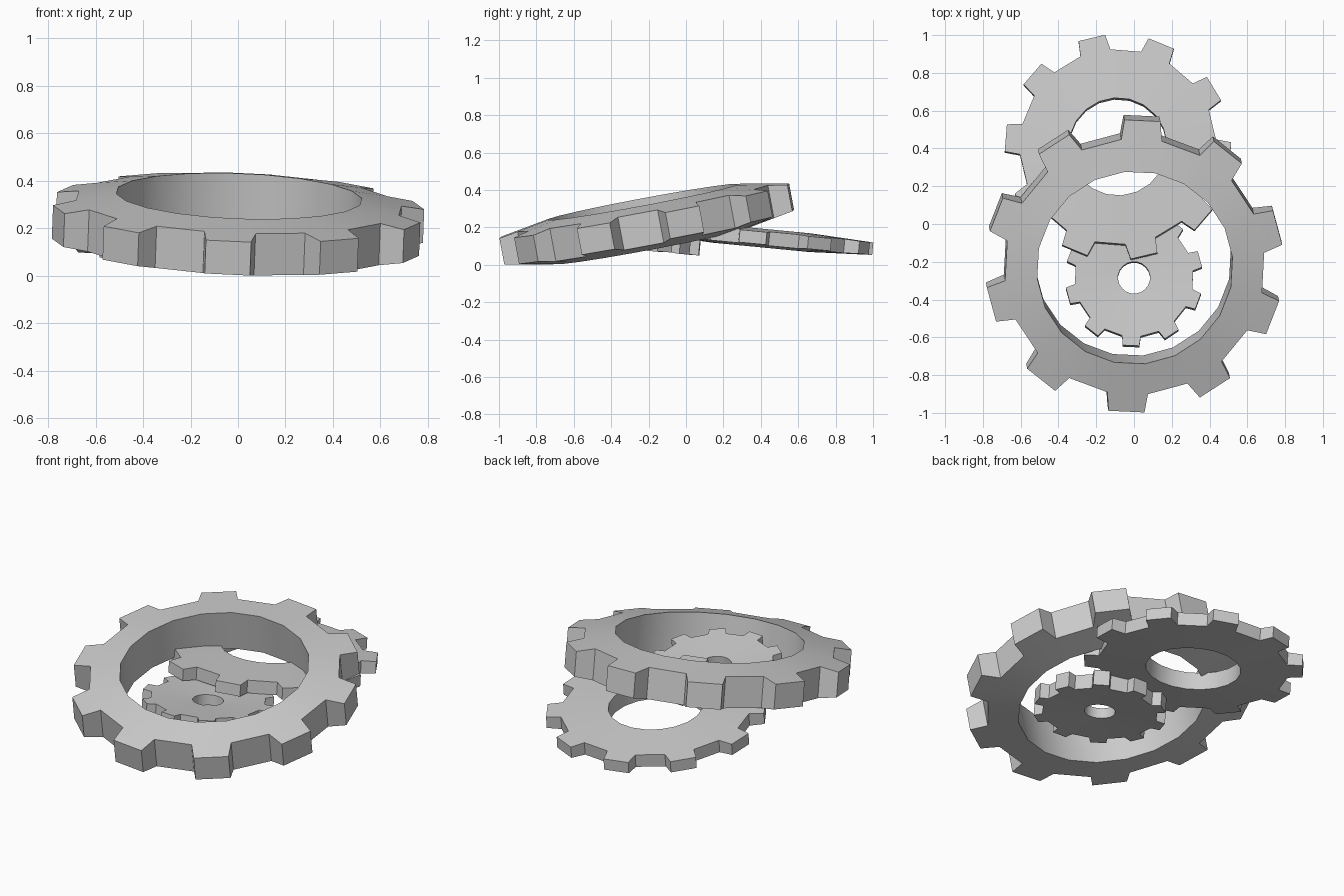
import bpy, bmesh
from math import radians, cos, sin

if "Cube" in bpy.data.objects:
    bpy.data.objects.remove(bpy.data.objects["Cube"])

TEETH = 10


def gear(name, loc, tilt, tip, root, bore, tip_thick, bore_thick, phase):
    """Ring gear: 20-sided body with every other side extended as a tapered tooth.
    Thickness changes evenly from the bore to the tooth tips."""
    bm = bmesh.new()
    step = radians(180 / TEETH)
    n = 2 * TEETH
    start = radians(phase) - step / 2

    def pair(r, a):
        h = (bore_thick + (tip_thick - bore_thick) * (r - bore) / (tip - bore)) / 2
        return [bm.verts.new((r * cos(a), r * sin(a), z)) for z in (-h, h)]

    inner = [pair(bore, start + i * step) for i in range(n)]
    outer = [pair(root, start + i * step) for i in range(n)]
    for i in range(n):
        j = (i + 1) % n
        a, b, c, d = inner[i], outer[i], outer[j], inner[j]
        bm.faces.new((a[1], b[1], c[1], d[1]))
        bm.faces.new((d[0], c[0], b[0], a[0]))
        bm.faces.new((a[0], a[1], d[1], d[0]))      # bore wall
        if i % 2:
            bm.faces.new((b[0], c[0], c[1], b[1]))  # gap between teeth
            continue
        # tooth
        mid = start + (i + 0.5) * step
        half = step * 0.385
        p, q = pair(tip, mid - half), pair(tip, mid + half)
        bm.faces.new((b[1], p[1], q[1], c[1]))
        bm.faces.new((c[0], q[0], p[0], b[0]))
        for s, t in ((b, p), (p, q), (q, c)):
            bm.faces.new((s[0], t[0], t[1], s[1]))
    bmesh.ops.recalc_face_normals(bm, faces=bm.faces)
    mesh = bpy.data.meshes.new(name)
    bm.to_mesh(mesh)
    bm.free()
    ob = bpy.data.objects.new(name, mesh)
    bpy.context.collection.objects.link(ob)
    ob.location = loc
    ob.rotation_euler = [radians(v) for v in tilt]
    bpy.ops.object.select_all(action='DESELECT')
    ob.select_set(True)
    bpy.context.view_layer.objects.active = ob
    bpy.ops.object.shade_smooth_by_angle(angle=radians(30))
    return ob


# name, centre, tilt, tip / root / bore radius, tip / bore thickness, first tooth angle
gear("large_gear", (0, -0.21, 0.218), (10.6, 2.2, 0), 0.79, 0.69, 0.52, 0.143, 0.24, 87.3)
gear("medium_gear", (-0.085, 0.405, 0.143), (-5.5, 0, 0), 0.6, 0.52, 0.26, 0.067, 0.1, 103.4)
gear("small_gear", (0, -0.287, 0.128), (-5.5, 0, 0), 0.365, 0.315, 0.085, 0.09, 0.06, -92.5)
